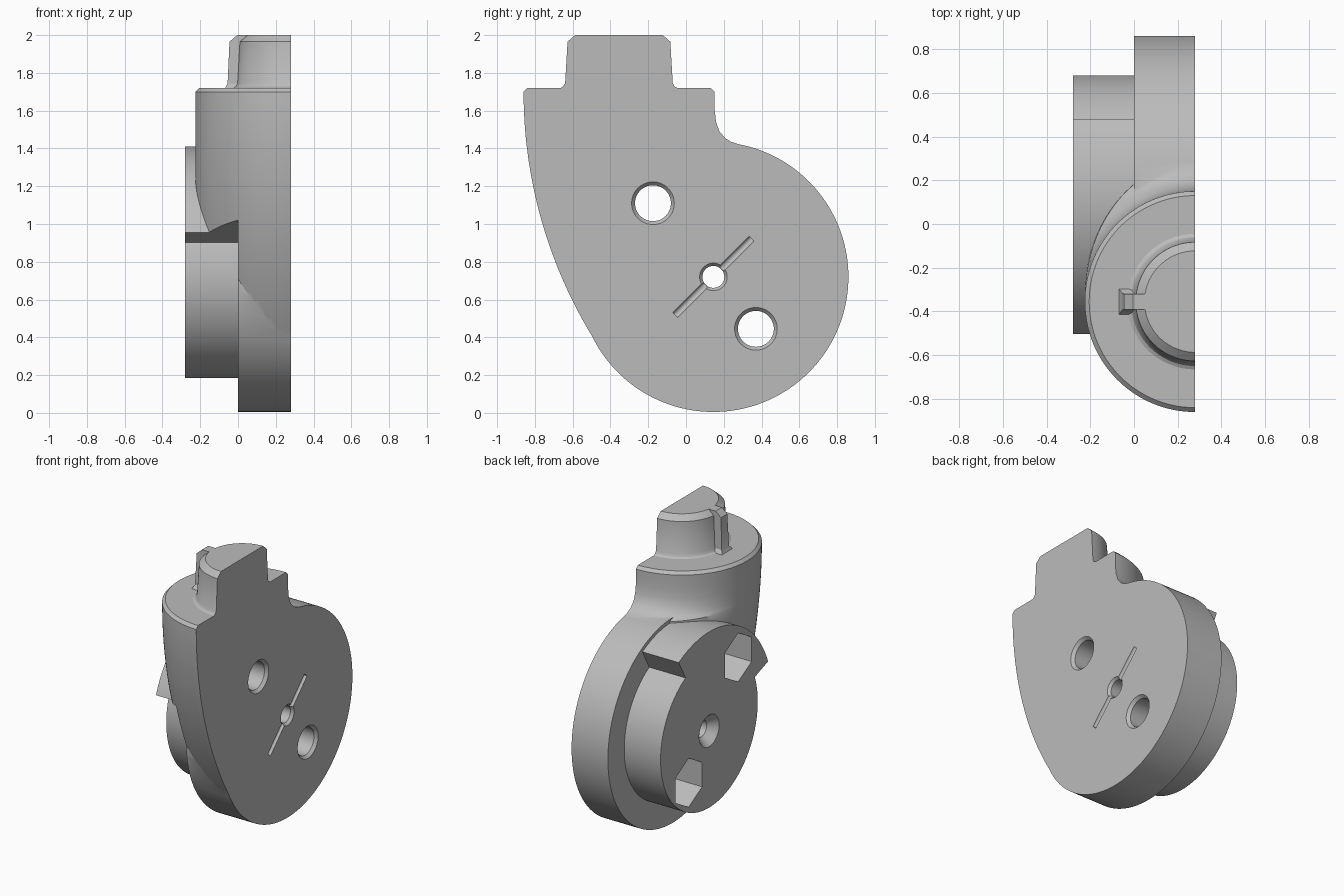
import bpy, bmesh
from math import sin, cos, radians, sqrt, tau

cube = bpy.data.objects.get("Cube")
if cube:
    bpy.data.objects.remove(cube)

FLAT_X = 0.28            # flat mating face
DISK_Y, DISK_Z = 0.145, 0.72
NECK_Y, NECK_R = -0.355, 0.505
HOLES = [(-0.175, 1.11), (0.37, 0.445)]

grey = bpy.data.materials.new("plain_grey")
grey.use_nodes = True
grey.diffuse_color = (0.5, 0.5, 0.5, 1)
grey.node_tree.nodes["Principled BSDF"].inputs["Base Color"].default_value = (0.5, 0.5, 0.5, 1)


def loft(name, rings):
    """Closed solid through rings with equal point counts."""
    bm = bmesh.new()
    rows = [[bm.verts.new(p) for p in ring] for ring in rings]
    n = len(rows[0])
    for a, b in zip(rows, rows[1:]):
        for i in range(n):
            j = (i + 1) % n
            bm.faces.new((a[i], a[j], b[j], b[i]))
    bm.faces.new(rows[0])
    bm.faces.new(rows[-1])
    bmesh.ops.recalc_face_normals(bm, faces=bm.faces)
    mesh = bpy.data.meshes.new(name)
    bm.to_mesh(mesh)
    bm.free()
    mesh.materials.append(grey)
    ob = bpy.data.objects.new(name, mesh)
    bpy.context.collection.objects.link(ob)
    return ob


def circle_x(x, y, z, r, n=64, start=0.0):
    """Ring facing along x."""
    return [(x, y + r * cos(start + tau * i / n), z + r * sin(start + tau * i / n)) for i in range(n)]


def bore(name, y, z, steps, n=64, start=0.0):
    return loft(name, [circle_x(x, y, z, r, n, start) for x, r in steps])


def combine(ob, other, op):
    """Boolean applied at once; the second solid is removed."""
    mod = ob.modifiers.new(op, 'BOOLEAN')
    mod.operation, mod.solver, mod.object = op, 'EXACT', other
    graph = bpy.context.evaluated_depsgraph_get()
    mesh = bpy.data.meshes.new_from_object(ob.evaluated_get(graph))
    ob.modifiers.clear()
    ob.data = mesh
    bpy.data.objects.remove(other)


# Neck: a circle swept down an arc, flared at the back where it meets the disk
def neck_ring(z, r=NECK_R, flare=0.0):
    arc = 2.49
    drop = max(0, 1.7 - z)
    cy = NECK_Y + arc - sqrt(arc * arc - drop * drop)
    return [(FLAT_X + r * cos(t), cy + r * sin(t) + flare * max(0, sin(t)), z)
            for t in (tau * i / 128 for i in range(128))]


flares = [(1.42, 0.12), (1.435, 0.075), (1.455, 0.045), (1.49, 0.018), (1.54, 0.004)]
levels = [0.3 + 0.05 * i for i in range(20)]
rings = [neck_ring(z) for z in levels] + [neck_ring(1.34, flare=0.12)]
rings += [neck_ring(z, flare=f) for z, f in flares]
rings += [neck_ring(z) for z in (1.6, 1.65, 1.7)] + [neck_ring(1.72, NECK_R - 0.02)]
body = loft("half_body", rings)

# Behind the disk the neck stops at a radial plane
a = radians(160)
u, v = (cos(a), sin(a)), (-sin(a), cos(a))
corners = [(-2, 0), (2, 0), (2, 2), (-2, 2)]
cut = [(DISK_Y + p * u[0] + q * v[0], DISK_Z + p * u[1] + q * v[1]) for p, q in corners]
combine(body, loft("neck_trim", [[(x, y, z) for y, z in cut] for x in (-1, 0)]), 'DIFFERENCE')

# Main disk
combine(body, bore("disk", DISK_Y, DISK_Z, [(0, 0.715), (0.4, 0.715)], 160), 'UNION')

# Rear boss with a wider sector around the upper fixing
outline = [(0.69, 61 + i * 99 / 48) for i in range(49)]
outline += [(0.535, 160 + i * 261 / 110) for i in range(111)]
boss = [(DISK_Y + r * cos(radians(t)), DISK_Z + r * sin(radians(t))) for r, t in outline]
combine(body, loft("rear_boss", [[(x, y, z) for y, z in boss] for x in (-0.28, 0.1)]), 'UNION')

# Top post with base fillet and chamfered rim
post = [(1.65, 0.31), (1.72, 0.31), (1.728, 0.295), (1.745, 0.285), (1.965, 0.272), (2.0, 0.232)]
combine(body, loft("top_post", [
    [(FLAT_X + r * cos(tau * i / 96), NECK_Y + r * sin(tau * i / 96), z) for i in range(96)]
    for z, r in post]), 'UNION')

# Key on the post
key = [(1.65, -0.068, 0.058), (1.72, -0.068, 0.058), (1.745, -0.055, 0.04),
       (1.965, -0.045, 0.035), (2.0, -0.005, 0.035)]
combine(body, loft("post_key", [
    [(x, NECK_Y - w, z), (0.2, NECK_Y - w, z), (0.2, NECK_Y + w, z), (x, NECK_Y + w, z)]
    for z, x, w in key]), 'UNION')

# Flat mating face
combine(body, loft("face_trim", [
    [(FLAT_X, -2, z), (2, -2, z), (2, 2, z), (FLAT_X, 2, z)] for z in (-1, 3)]), 'DIFFERENCE')

# Fixing holes with chamfered mouths and hexagonal nut pockets
for y, z in HOLES:
    steps = [(-0.5, 0.095), (0.26, 0.095), (FLAT_X, 0.113), (0.4, 0.113)]
    combine(body, bore("bolt_hole", y, z, steps), 'DIFFERENCE')
    combine(body, bore("nut_pocket", y, z, [(-0.5, 0.17), (-0.06, 0.17)], 6, tau / 12), 'DIFFERENCE')

# Centre hole, countersunk on both sides
steps = [(-0.4, 0.11), (-0.28, 0.11), (-0.22, 0.058), (0.262, 0.058), (FLAT_X, 0.073), (0.4, 0.073)]
combine(body, bore("centre_hole", DISK_Y, DISK_Z, steps), 'DIFFERENCE')

# Diagonal groove across the flat face
d = sqrt(0.5)
section = [(0.018 * cos(tau * i / 16), 0.018 * sin(tau * i / 16)) for i in range(16)]
combine(body, loft("groove", [
    [(FLAT_X + p, DISK_Y + d * (s + q), DISK_Z + d * (s - q)) for p, q in section]
    for s in (-0.285, 0.285)]), 'DIFFERENCE')

bpy.ops.object.select_all(action='DESELECT')
body.select_set(True)
bpy.context.view_layer.objects.active = body
bpy.ops.object.shade_smooth_by_angle(angle=radians(28))
